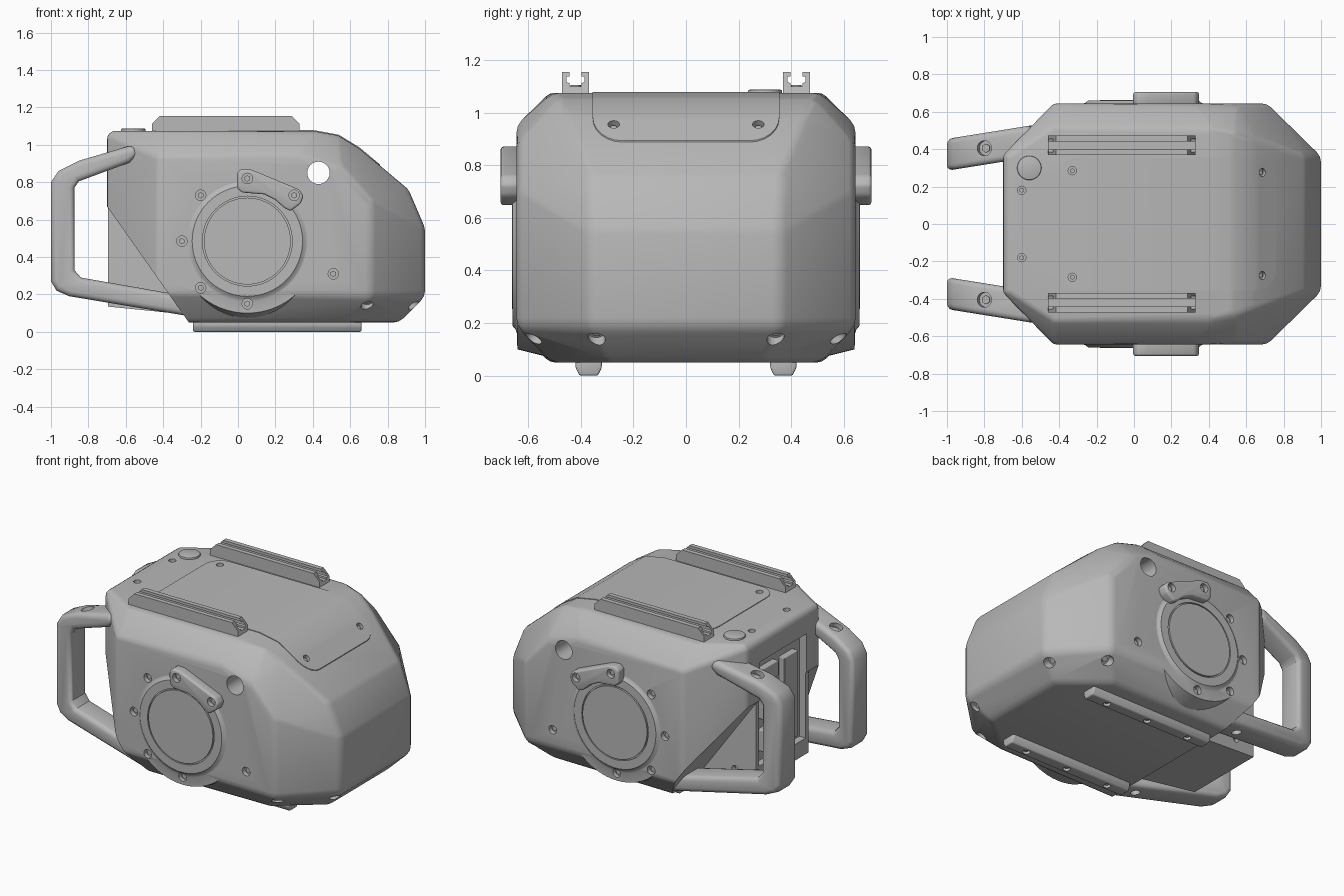
import bpy, bmesh, math
from mathutils import Vector, Matrix

cube = bpy.data.objects.get("Cube")
if cube:
    bpy.data.objects.remove(cube)

grey = bpy.data.materials.new("machined grey")
grey.use_nodes = True
grey.diffuse_color = (0.48, 0.48, 0.48, 1)
grey.node_tree.nodes["Principled BSDF"].inputs["Base Color"].default_value = (0.48, 0.48, 0.48, 1)


def make(name, bm):
    bmesh.ops.recalc_face_normals(bm, faces=bm.faces[:])
    mesh = bpy.data.meshes.new(name)
    bm.to_mesh(mesh)
    bm.free()
    mesh.materials.append(grey)
    ob = bpy.data.objects.new(name, mesh)
    bpy.context.collection.objects.link(ob)
    return ob


def activate(ob):
    bpy.ops.object.select_all(action='DESELECT')
    ob.select_set(True)
    bpy.context.view_layer.objects.active = ob


def apply(ob, kind, **settings):
    activate(ob)
    mod = ob.modifiers.new(kind, kind)
    for key, value in settings.items():
        setattr(mod, key, value)
    bpy.ops.object.modifier_apply(modifier=mod.name)


def smooth(ob, angle=35):
    activate(ob)
    bpy.ops.object.shade_smooth_by_angle(angle=math.radians(angle))


def prism(name, outline, lo, hi, place, bevel=0, limit=0.4):
    """Extrude a 2D outline from lo to hi; place(u, v, w) maps to 3D."""
    bm = bmesh.new()
    rings = [[bm.verts.new(place(u, v, w)) for u, v in outline] for w in (lo, hi)]
    n = len(outline)
    bm.faces.new(rings[0])
    bm.faces.new(rings[1][::-1])
    for i in range(n):
        j = (i + 1) % n
        bm.faces.new((rings[0][i], rings[0][j], rings[1][j], rings[1][i]))
    ob = make(name, bm)
    if bevel:
        apply(ob, 'BEVEL', width=bevel, segments=3, limit_method='ANGLE', angle_limit=limit)
    return ob


def hull(points):
    bm = bmesh.new()
    for p in points:
        bm.verts.new(p)
    out = bmesh.ops.convex_hull(bm, input=bm.verts[:])
    junk = {g for g in out["geom_interior"] + out["geom_unused"] if isinstance(g, bmesh.types.BMVert)}
    bmesh.ops.delete(bm, geom=list(junk), context='VERTS')
    bmesh.ops.recalc_face_normals(bm, faces=bm.faces[:])
    return bm


def cylinder(bm, at, direction, radius, depth, sides=24):
    turn = Vector((0, 0, 1)).rotation_difference(Vector(direction)).to_matrix().to_4x4()
    bmesh.ops.create_cone(bm, cap_ends=True, segments=sides, radius1=radius, radius2=radius,
                          depth=depth, matrix=Matrix.Translation(at) @ turn)


def lathe(name, profile, x, z, side, sides=64):
    """Spin (radius, y) pairs about an axis along y."""
    bm = bmesh.new()
    verts = [bm.verts.new((r, y * side, 0)) for r, y in profile]
    edges = [bm.edges.new(pair) for pair in zip(verts, verts[1:])]
    bmesh.ops.spin(bm, geom=verts + edges, axis=(0, 1, 0), cent=(0, 0, 0),
                   angle=math.tau, steps=sides)
    bmesh.ops.remove_doubles(bm, verts=bm.verts[:], dist=0.0005)
    bmesh.ops.translate(bm, verts=bm.verts[:], vec=(x, 0, z))
    return make(name, bm)


# Housing: hull of balls at the corners, softer at the nose than at the rear
corners = [
    (0.83, 0.28, 0.05), (0.58, 0.48, 0.05), (-0.40, 0.50, 0.05),
    (1, 0.33, 0.22), (0.68, 0.645, 0.22), (-0.41, 0.645, 0.22), (-0.70, 0.35, 0.22),
    (1, 0.33, 0.54), (0.68, 0.645, 0.68), (0.85, 0.34, 0.715), (0.52, 0.645, 0.86),
    (0.60, 0.43, 0.925), (0.51, 0.46, 0.98), (0.40, 0.48, 1.075), (0.33, 0.645, 0.92),
    (-0.41, 0.645, 0.92), (-0.42, 0.50, 1.075), (-0.70, 0.35, 1.075)]
ball = [Vector((0, 0, s)) for s in (-1, 1)]
for i in range(1, 8):
    for j in range(16):
        a, b = math.pi * i / 8, math.tau * j / 16
        ball.append(Vector((math.sin(a) * math.cos(b), math.sin(a) * math.sin(b), math.cos(a))))
cloud = []
for x, y, z in corners:
    r = 0.075 if x > 0 else 0.045
    for side in (-1, 1):
        centre = Vector((min(max(x, r - 0.70), 1 - r), side * min(y, 0.645 - r),
                         min(max(z, 0.05 + r), 1.075 - r)))
        cloud += [centre + r * b for b in ball]

bm = hull(cloud)
bmesh.ops.dissolve_limit(bm, angle_limit=0.01, verts=bm.verts[:], edges=bm.edges[:])
lid_bm = bm.copy()
# Slanted cut under the rear
cut = bmesh.ops.bisect_plane(bm, geom=bm.verts[:] + bm.edges[:] + bm.faces[:],
                             plane_co=(-0.27, 0, 0.06), plane_no=(-0.61, 0, -0.43), clear_outer=True)
rim = [g for g in cut["geom_cut"] if isinstance(g, bmesh.types.BMEdge)]
bmesh.ops.holes_fill(bm, edges=rim, sides=0)
housing = make("housing", bm)

# Lid following the housing surface
lid_bm.normal_update()
for v in lid_bm.verts:
    v.co += v.normal * 0.004
lid = make("lid", lid_bm)
outline = []
for k in range(4):
    # Rounded corners, going round anticlockwise
    sx, sy = (1, -1, -1, 1)[k], (1, 1, -1, -1)[k]
    for step in range(7):
        a = math.pi / 2 * (k + step / 6)
        outline.append((0.175 + sx * 0.475 + 0.11 * math.cos(a), sy * 0.245 + 0.11 * math.sin(a)))
stamp = prism("lid_stamp", outline, 0.80, 1.3, lambda u, v, w: (u, v, w))
apply(lid, 'BOOLEAN', operation='INTERSECT', object=stamp, solver='EXACT')
bpy.data.objects.remove(stamp)

# Narrow rear block below the slanted cut
rear = make("rear_block", hull([(x, s * y, z) for s in (-1, 1) for x, y, z in (
    (-0.695, 0.27, 0.135), (-0.695, 0.27, 0.69), (-0.2, 0.31, 0.085), (-0.2, 0.31, 0.69))]))

# Recesses and screws
cutter = bmesh.new()
heads = bmesh.new()


def screw(at, direction, radius=0.028, depth=0.03):
    d = Vector(direction).normalized()
    cylinder(cutter, at, d, radius, depth * 2)
    cylinder(heads, Vector(at) - d * depth, d, radius * 0.6, 0.02, 6)


for s in (-1, 1):
    for x, z in ((-0.2, 0.73), (-0.3, 0.485), (-0.2, 0.235), (0.05, 0.15), (0.51, 0.31)):
        screw((x, s * 0.645, z), (0, s, 0))
    screw((0.05, s * 0.705, 0.82), (0, s, 0))
    screw((0.30, s * 0.705, 0.73), (0, s, 0))
    screw((-0.55, s * 0.28, 0.20), (0, s, 0), 0.022)
    screw((0.93, s * 0.34, 0.15), (0.75, 0, -0.66), 0.033)
    screw((0.69, s * 0.57, 0.15), (0, s * 0.75, -0.66), 0.033)
    screw((-0.33, s * 0.285, 1.075), (0, 0, 1), 0.022)
    screw((0.69, s * 0.275, 0.96), (0.6, 0, 0.8), 0.022)
    screw((-0.60, s * 0.18, 1.075), (0, 0, 1), 0.022)
    screw((-0.80, s * 0.405, 0.93), (-0.35, 0, 0.94), 0.04)
    screw((-0.40, s * 0.465, 0.107), (-0.16, 0, -0.99), 0.03)
    for x in (-0.1, 0.21, 0.52):
        screw((x, s * 0.37, 0), (0, 0, -1), 0.022, 0.02)
cylinder(cutter, (0.43, 0, 0.85), (0, 1, 0), 0.06, 2)
bmesh.ops.create_cube(cutter, size=1, matrix=Matrix.Translation((-0.70, 0, 0.58))
                      @ Matrix.Diagonal((0.10, 0.48, 0.68, 1)))
cutter = make("cutter", cutter)
cutter.hide_render = True
make("screw_heads", heads)

drilled = [housing, lid, rear]
for s, label in ((-1, "front"), (1, "back")):
    # Round side mount with its cap disc
    drilled.append(lathe(label + "_mount", [
        (0, 0.5), (0.42, 0.5), (0.385, 0.641), (0.325, 0.643), (0.31, 0.648), (0.295, 0.66), (0.24, 0.66),
        (0.24, 0.65), (0.232, 0.65), (0.232, 0.662), (0, 0.662)], 0.05, 0.485, s))
    # Clamp plate above the mount
    drilled.append(prism(label + "_clamp", [
        (-0.005, 0.85), (0.02, 0.872), (0.07, 0.868), (0.33, 0.76), (0.35, 0.725), (0.335, 0.685),
        (0.28, 0.645), (0.245, 0.665), (0.20, 0.705), (0.14, 0.735), (0.02, 0.745), (-0.005, 0.77)],
        0.63, 0.705, lambda u, v, w: (u, s * w, v), 0.012))
    # Carry handle, angled inwards towards the grip
    drilled.append(prism(label + "_handle", [
        (-0.56, 1.0), (-0.85, 0.915), (-0.96, 0.86), (-1.0, 0.80), (-1.0, 0.27), (-0.97, 0.22),
        (-0.90, 0.19), (-0.27, 0.085), (-0.27, 0.19), (-0.84, 0.29), (-0.875, 0.33),
        (-0.875, 0.77), (-0.85, 0.805), (-0.58, 0.905), (-0.53, 0.95)], -0.085, 0.085,
        lambda u, v, w: (u, s * (0.37 + 0.16 * (u + 1) + w), v), 0.045, 1.2))
    # Slotted accessory rail with sloped ends
    half = [(0.052, 1.065), (0.052, 1.112), (0.052, 1.155), (0.022, 1.155), (0.022, 1.138), (0.034, 1.138),
            (0.034, 1.116), (0.022, 1.112), (0.022, 1.10)]
    section = half + [(-y, z) for y, z in reversed(half)]
    prism(label + "_rail", section, -1, 1, lambda u, v, w: (
        -0.065 + w * (0.395 - max(0, v - 1.112)), s * 0.42 + u, v))
    bolts = bmesh.new()
    for x in (-0.34, 0.21):
        cylinder(bolts, (x, s * 0.42, 1.09), (0, 0, 1), 0.02, 0.03)
    make(label + "_rail_bolts", bolts)
    # Foot runner
    drilled.append(prism(label + "_foot", [
        (-0.05, 0.07), (-0.05, 0.03), (-0.035, 0), (0.035, 0), (0.05, 0.03), (0.05, 0.07)],
        -0.24, 0.66, lambda u, v, w: (w, s * 0.37 + u, v), 0.008))

for ob in drilled:
    apply(ob, 'BOOLEAN', operation='DIFFERENCE', object=cutter, solver='EXACT')
    smooth(ob)
bpy.data.objects.remove(cutter)

# Top button
bm = bmesh.new()
cylinder(bm, (-0.56, 0.30, 1.075), (0, 0, 1), 0.065, 0.024, 32)
button = make("top_button", bm)
apply(button, 'BEVEL', width=0.006, segments=2, limit_method='ANGLE')
smooth(button)

# Connector plates in the rear recess
for name, y, z, w, h in (("rear_slot_cover", -0.10, 0.56, 0.14, 0.56), ("rear_port_upper", 0.11, 0.80, 0.16, 0.10),
                         ("rear_port_middle", 0.11, 0.60, 0.16, 0.16), ("rear_port_lower", 0.11, 0.38, 0.16, 0.14)):
    prism(name, [(y - w / 2, z - h / 2), (y + w / 2, z - h / 2), (y + w / 2, z + h / 2), (y - w / 2, z + h / 2)],
          -0.64, -0.69, lambda u, v, t: (t, u, v), 0.006)
